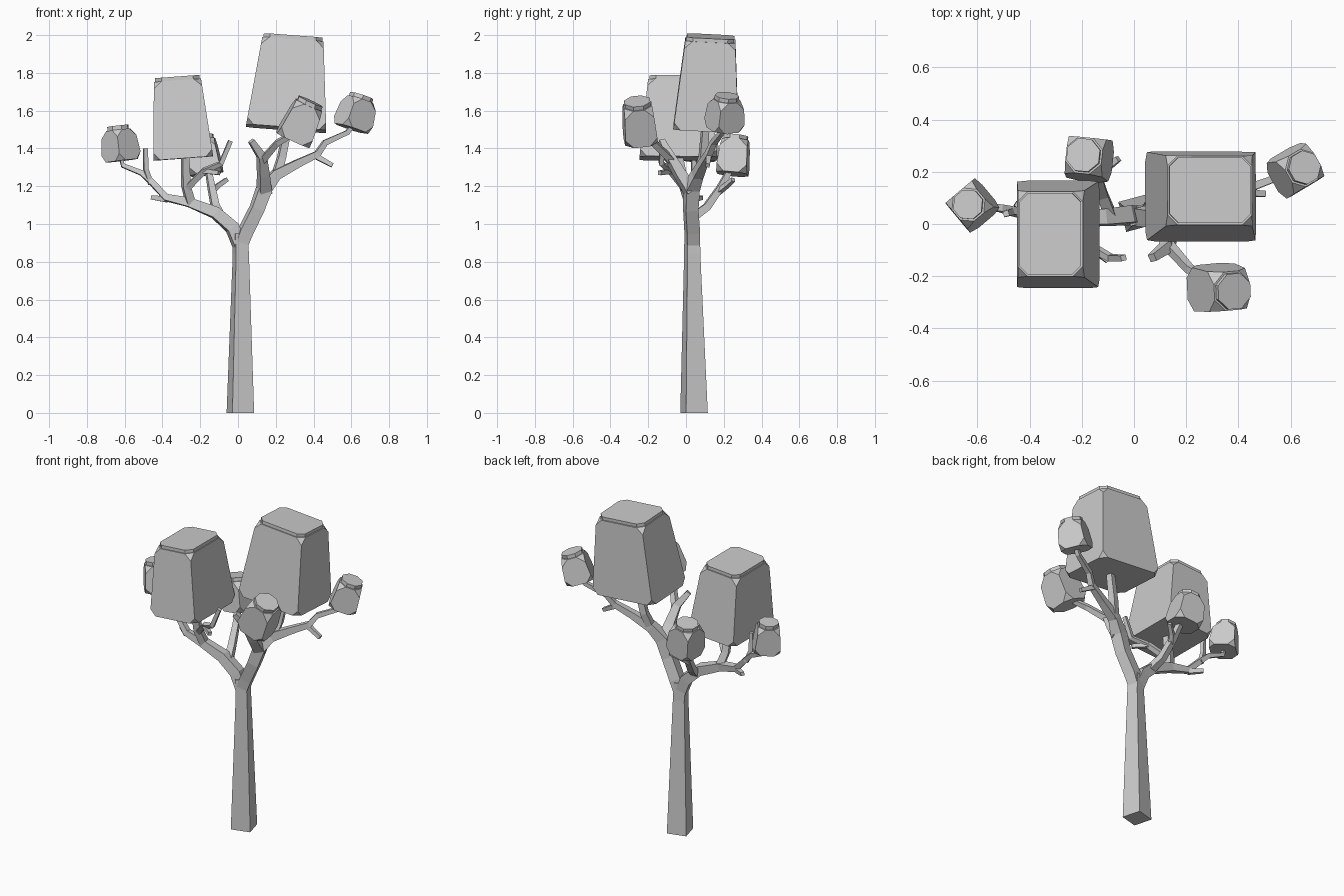
import bpy, bmesh
from math import radians, cos, sin
from mathutils import Vector, Matrix, Quaternion

if "Cube" in bpy.data.objects:
    bpy.data.objects.remove(bpy.data.objects["Cube"])

grey = bpy.data.materials.new("pale_grey")
grey.use_nodes = True
grey.diffuse_color = (0.6, 0.6, 0.6, 1)
grey.node_tree.nodes["Principled BSDF"].inputs["Base Color"].default_value = (0.6, 0.6, 0.6, 1)

TWIST = radians(15)
SIDE = Vector((-sin(TWIST), cos(TWIST), 0))


def finish(bm, name):
    bmesh.ops.recalc_face_normals(bm, faces=bm.faces)
    mesh = bpy.data.meshes.new(name)
    bm.to_mesh(mesh)
    bm.free()
    mesh.materials.append(grey)
    obj = bpy.data.objects.new(name, mesh)
    bpy.context.collection.objects.link(obj)


def limb(name, *stations):
    """Square tapering limb; each station is x, y, z, width."""
    bm = bmesh.new()
    pts = [Vector(s[:3]) for s in stations]
    previous = None
    for i, p in enumerate(pts):
        along = (pts[min(i + 1, len(pts) - 1)] - pts[max(i - 1, 0)]).normalized()
        if name == "trunk":
            along = Vector((0, 0, 1))
        v = (SIDE - along * SIDE.dot(along)).normalized()
        u = v.cross(along)
        h = stations[i][3] / 2
        ring = [bm.verts.new(p + u * a * h + v * b * h)
                for a, b in ((-1, -1), (1, -1), (1, 1), (-1, 1))]
        if previous:
            for k in range(4):
                n = (k + 1) % 4
                bm.faces.new((previous[k], previous[n], ring[n], ring[k]))
        else:
            bm.faces.new(ring[::-1])
        previous = ring
    bm.faces.new(previous)
    finish(bm, name)


def canopy(name, base, top, bottom_size, top_size, yaw, cut, lid):
    """Tapered block with cut corners and a thin raised lid."""
    base, top = Vector(base), Vector(top)
    height = (top - base).length - lid
    bm = bmesh.new()
    bmesh.ops.create_cube(bm, size=1)
    for v in bm.verts:
        w, d = top_size if v.co.z > 0 else bottom_size
        v.co = (v.co.x * w, v.co.y * d, height if v.co.z > 0 else 0)
    bmesh.ops.bevel(bm, geom=bm.verts[:], offset=cut, segments=1, affect='VERTICES')
    # lid: step the top face inward, then raise it
    cap = max(bm.faces, key=lambda f: f.calc_center_median().z)
    bmesh.ops.inset_region(bm, faces=[cap], thickness=lid * 0.35)
    raised = bmesh.ops.extrude_discrete_faces(bm, faces=[cap])["faces"][0]
    bmesh.ops.translate(bm, verts=raised.verts[:], vec=(0, 0, lid))
    bmesh.ops.inset_region(bm, faces=[raised], thickness=lid * 0.35)
    lean = Vector((0, 0, 1)).rotation_difference(top - base)
    turn = lean @ Quaternion((0, 0, 1), radians(yaw))
    bm.transform(Matrix.Translation(base) @ turn.to_matrix().to_4x4())
    finish(bm, name)


# Trunk
limb("trunk", (.0125, .0425, 0, .119), (.015, .033, .84, .07), (.01, .033, .95, .068))

# Left limb and its twigs
limb("left_limb", (.01, .033, .88, .062), (-.03, .033, .98, .066), (-.12, .025, 1.06, .06),
     (-.26, .02, 1.115, .048), (-.38, .03, 1.14, .036), (-.47, .05, 1.235, .03),
     (-.51, .06, 1.27, .027), (-.61, .07, 1.31, .022), (-.62, .07, 1.36, .022))
limb("left_low_stub", (-.38, .03, 1.13, .03), (-.455, .08, 1.14, .022))
limb("left_upright_twig", (-.46, .05, 1.21, .026), (-.488, .04, 1.29, .024), (-.49, .04, 1.4, .022))
limb("left_canopy_support", (-.25, .02, 1.11, .045), (-.275, -.01, 1.2, .042), (-.28, -.04, 1.37, .035))
limb("left_front_twig", (-.27, -.01, 1.19, .032), (-.18, -.08, 1.28, .03),
     (-.09, -.13, 1.32, .025), (-.04, -.13, 1.44, .022))
limb("left_front_stub", (-.18, -.08, 1.28, .025), (-.1, -.14, 1.27, .022))
limb("left_back_branch", (-.09, .03, 1.03, .045), (-.12, .11, 1.09, .04), (-.14, .18, 1.19, .035),
     (-.16, .24, 1.3, .028))
limb("left_back_stub", (-.14, .17, 1.17, .028), (-.11, .21, 1.2, .025), (-.06, .25, 1.235, .022))

# Right limb and its twigs
limb("right_limb", (.01, .033, .88, .065), (.04, .033, .96, .07), (.1, .025, 1.08, .068),
     (.14, .03, 1.19, .072), (.2, .06, 1.26, .055), (.315, .09, 1.32, .042),
     (.42, .12, 1.37, .034), (.46, .145, 1.43, .03), (.58, .19, 1.485, .024), (.61, .2, 1.53, .022))
limb("right_end_stub", (.41, .12, 1.36, .028), (.5, .115, 1.31, .022))
limb("right_canopy_support", (.2, .06, 1.25, .045), (.23, .09, 1.35, .04), (.27, .105, 1.54, .035))
limb("right_front_branch", (.14, .03, 1.17, .066), (.135, -.03, 1.26, .055),
     (.125, -.09, 1.36, .045), (.07, -.13, 1.44, .03))
limb("right_front_twig", (.13, -.08, 1.34, .036), (.21, -.17, 1.43, .03), (.3, -.23, 1.48, .025))

# Foliage blocks
canopy("right_canopy", (.255, .105, 1.505), (.292, .13, 1.993), (.425, .345), (.325, .265), 0, .038, .02)
canopy("left_canopy", (-.29, -.04, 1.347), (-.322, -.038, 1.78), (.318, .412), (.25, .325), 0, .038, .02)
canopy("front_right_tuft", (.29, -.24, 1.445), (.385, -.258, 1.65), (.19, .175), (.15, .15), 4, .045, .022)
canopy("far_right_tuft", (.6, .2, 1.505), (.655, .217, 1.68), (.165, .165), (.135, .135), 30, .04, .022)
canopy("far_left_tuft", (-.615, .07, 1.335), (-.637, .075, 1.52), (.155, .155), (.125, .125), 40, .038, .022)
canopy("back_left_tuft", (-.165, .245, 1.265), (-.195, .265, 1.467), (.17, .165), (.14, .14), -6, .042, .022)
